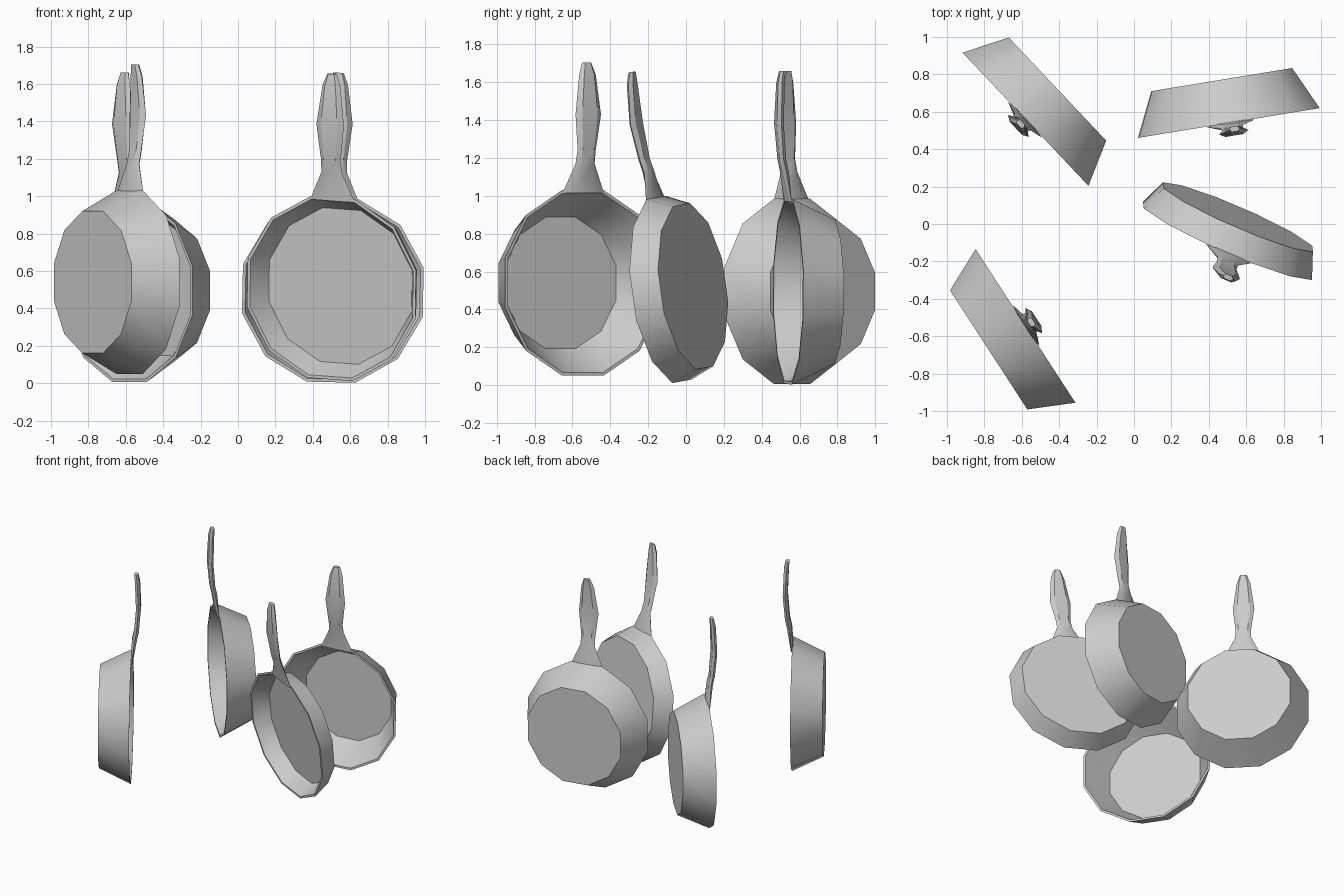
import bpy, bmesh
from math import sin, cos, pi, radians
from mathutils import Matrix

if "Cube" in bpy.data.objects:
    bpy.data.objects.remove(bpy.data.objects["Cube"])

SIDES = 12


def loft(name, rings, matrix, angle):
    """Skin a stack of equal-length rings and cap both ends."""
    bm = bmesh.new()
    loops = [[bm.verts.new(p) for p in ring] for ring in rings]
    n = len(loops[0])
    for a, b in zip(loops, loops[1:]):
        for i in range(n):
            j = (i + 1) % n
            bm.faces.new((a[i], a[j], b[j], b[i]))
    bm.faces.new(loops[0][::-1])
    bm.faces.new(loops[-1])
    bmesh.ops.recalc_face_normals(bm, faces=bm.faces)
    me = bpy.data.meshes.new(name)
    bm.to_mesh(me)
    bm.free()
    ob = bpy.data.objects.new(name, me)
    ob.matrix_world = matrix
    bpy.context.collection.objects.link(ob)
    bpy.ops.object.select_all(action='DESELECT')
    ob.select_set(True)
    bpy.context.view_layer.objects.active = ob
    bpy.ops.object.shade_smooth_by_angle(angle=radians(angle))
    return ob


def circle(r, y):
    return [(r * cos((i + 0.5) * 2 * pi / SIDES), y,
             r * sin((i + 0.5) * 2 * pi / SIDES)) for i in range(SIDES)]


def pan(name, loc, yaw, depth, base_r, floor_r, tilt=0, roll=0):
    m = (Matrix.Translation(loc) @ Matrix.Rotation(radians(yaw), 4, 'Z')
         @ Matrix.Rotation(radians(tilt), 4, 'X')
         @ Matrix.Rotation(radians(roll), 4, 'Y'))
    # bowl: outer base, rim, inner rim, inner floor (opening faces local -y)
    profile = [(base_r, depth), (0.507, 0), (0.49, 0), (floor_r, depth - 0.02)]
    loft(name + "_bowl", [circle(r, y) for r, y in profile], m, 40)
    # handle: flared root, narrow neck, swollen grip (z, half width, offset, half thickness)
    stations = [(0.475, 0.13, 0.004, 0.008), (0.63, 0.06, 0.022, 0.018),
                (0.70, 0.057, 0.037, 0.018), (0.89, 0.08, 0.053, 0.018),
                (1.10, 0.052, 0.045, 0.018), (1.165, 0.028, 0.036, 0.014)]
    section = [(-1, 0), (-0.6, -1), (0.6, -1), (1, 0), (0.6, 1), (-0.6, 1)]
    loft(name + "_handle",
         [[(sx * w, -off + sy * t, z) for sx, sy in section]
          for z, w, off, t in stations], m, 30)


# three deep pans and one shallow, leaning pan
pan("back_left_pan", (-0.58, 0.56, 0.495), -46.6, 0.235, 0.393, 0.36)
pan("back_right_pan", (0.507, 0.54, 0.495), 9.3, 0.235, 0.393, 0.36, roll=1.2)
pan("front_left_pan", (-0.58, -0.545, 0.54), 123, 0.235, 0.393, 0.36)
pan("front_right_pan", (0.50, -0.09, 0.505), -23.5, 0.14, 0.45, 0.43, tilt=7, roll=4)
